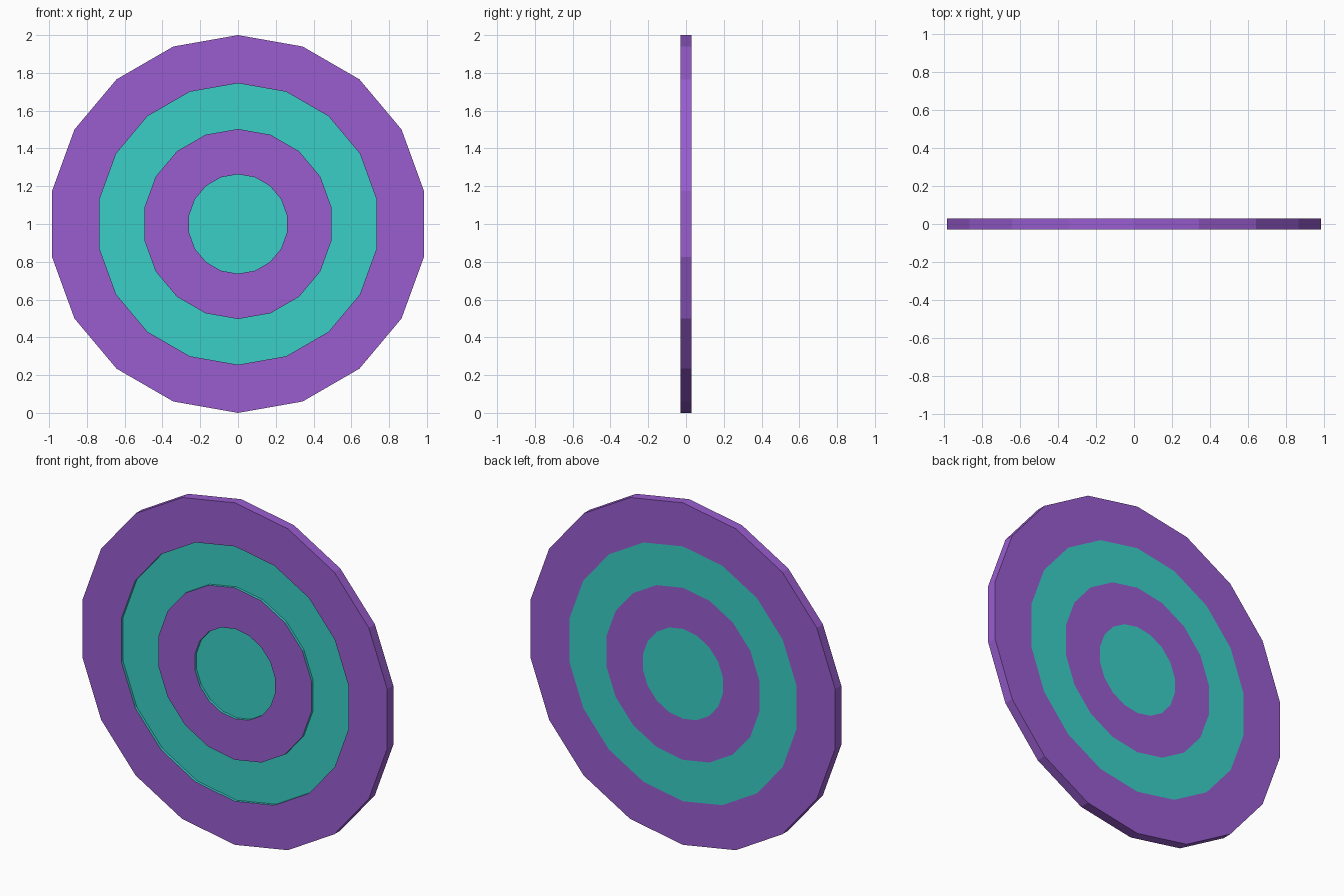
import bpy, bmesh, math

if "Cube" in bpy.data.objects:
    bpy.data.objects.remove(bpy.data.objects["Cube"])

SIDES, CENTRE_Z = 18, 1.0
HALF, DEPTH = 0.028, 0.015      # half thickness, recess of the teal bands
F, R = -HALF, -HALF + DEPTH     # raised front, recessed front
PURPLE, TEAL = 0, 1


def material(name, colour):
    m = bpy.data.materials.new(name)
    m.diffuse_color = (*colour, 1)
    m.use_nodes = True
    m.node_tree.nodes["Principled BSDF"].inputs["Base Color"].default_value = m.diffuse_color
    return m


# Half profile (radius, y, colour of the strip leading to this point)
profile = [
    (0.0, R, TEAL), (0.263, R, TEAL),                     # recessed bullseye
    (0.263, F, TEAL), (0.503, F, PURPLE),                 # raised inner ring
    (0.503, R, TEAL), (0.745, R, TEAL),                   # recessed middle ring
    (0.745, F, TEAL), (1.0, F, PURPLE),                   # raised outer ring
    (1.0, HALF, PURPLE), (0.745, HALF, PURPLE),           # rim and flat back
    (0.503, HALF, TEAL), (0.263, HALF, PURPLE), (0.0, HALF, TEAL),
]

bm = bmesh.new()


def loop(radius, y):
    return [bm.verts.new((radius * math.sin(2 * math.pi * i / SIDES), y,
                          CENTRE_Z + radius * math.cos(2 * math.pi * i / SIDES)))
            for i in range(SIDES)]


# Revolve the profile; the zero-radius ends become flat caps
previous = None
for radius, y, colour in profile:
    if radius == 0:
        if previous:
            bm.faces.new(previous).material_index = colour
        continue
    ring = loop(radius, y)
    if previous is None:
        bm.faces.new(ring).material_index = colour
    else:
        for i in range(SIDES):
            j = (i + 1) % SIDES
            face = bm.faces.new((previous[i], previous[j], ring[j], ring[i]))
            face.material_index = colour
    previous = ring

bmesh.ops.recalc_face_normals(bm, faces=bm.faces)
mesh = bpy.data.meshes.new("target_disc")
bm.to_mesh(mesh)
bm.free()
mesh.materials.append(material("purple", (0.32, 0.11, 0.63)))
mesh.materials.append(material("teal", (0.043, 0.62, 0.57)))
bpy.context.collection.objects.link(bpy.data.objects.new("target_disc", mesh))
